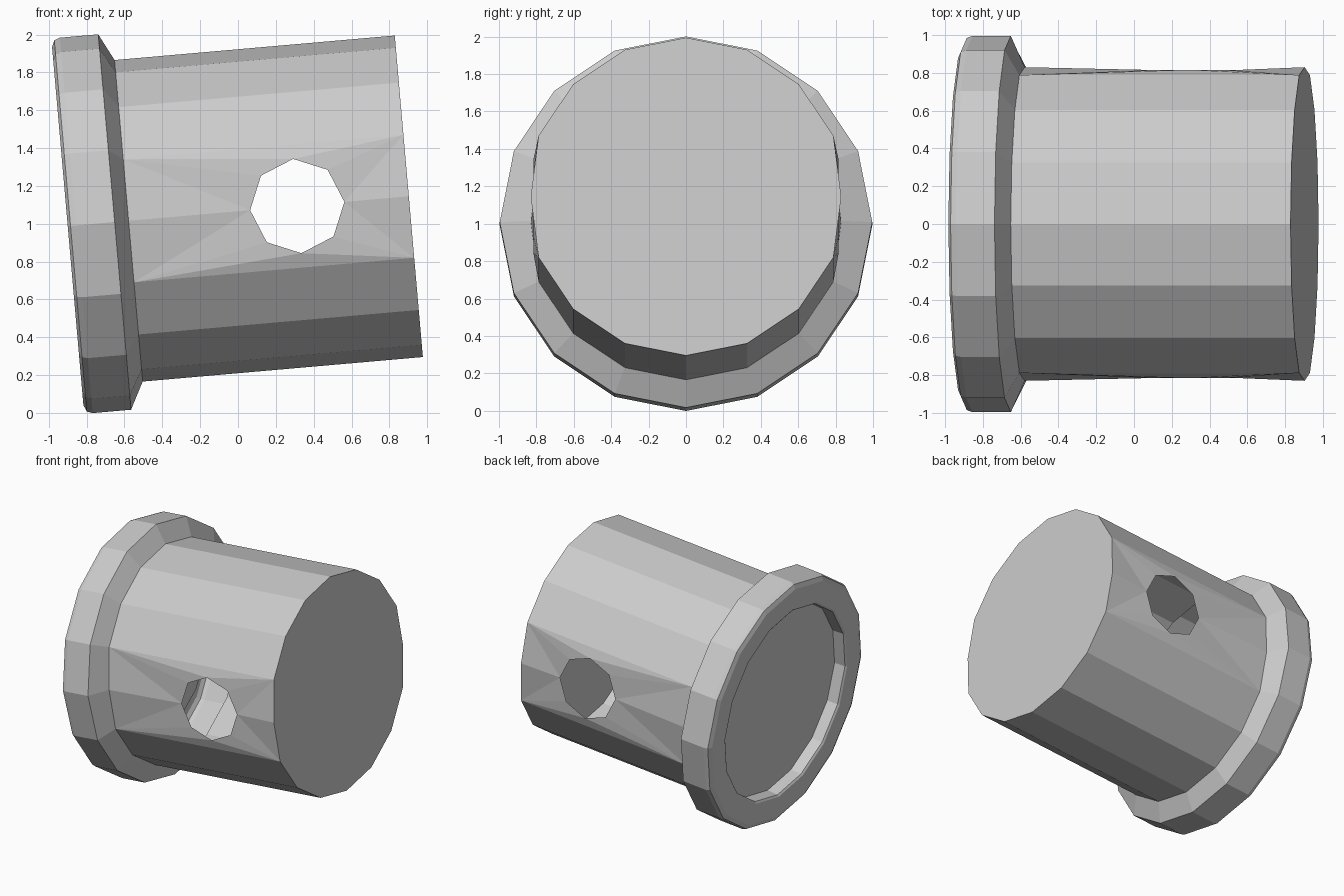
import bpy, bmesh
from math import sin, cos, pi, radians
from mathutils import Matrix

if "Cube" in bpy.data.objects:
    bpy.data.objects.remove(bpy.data.objects["Cube"])

SIDES = 16
# Profile of the hollow shell: (position along axis, radius)
PROFILE = [(0, .853), (-1.487, .853), (-1.561, .996), (-1.765, .996),
           (-1.795, .985), (-1.81, .95), (-1.81, .785), (-1.80, .77), (-1.71, .765)]
HOLE_AT, HOLE_R, HOLE_Y = -.592, .25, .816

bm = bmesh.new()

# Rings around the local x axis; index 0 is the top, 4 and 12 are the sides
rings = []
for i, (s, r) in enumerate(PROFILE):
    ring = []
    for k in range(SIDES):
        a = 2 * pi * k / SIDES
        flat = .83 if i < 2 and k in (4, 12) else r   # flattened beside the holes
        ring.append(bm.verts.new((s, flat * sin(a), flat * cos(a))))
    rings.append(ring)

# Skin, leaving the two side panels open for the holes
for i in range(len(rings) - 1):
    for k in range(SIDES):
        if i == 0 and k in (3, 4, 11, 12):
            continue
        n = (k + 1) % SIDES
        bm.faces.new((rings[i][k], rings[i][n], rings[i + 1][n], rings[i + 1][k]))

# Flat end and recessed floor
bm.faces.new(rings[0])
bm.faces.new(rings[-1])


def edge_loop(verts):
    edges = []
    for a, b in zip(verts, verts[1:] + verts[:1]):
        edges.append(bm.edges.get((a, b)) or bm.edges.new((a, b)))
    return edges


# Side panels with an eight-sided hole
for side, mid in ((1, 4), (-1, 12)):
    border = [rings[0][mid + j] for j in (-1, 0, 1)] + [rings[1][mid + j] for j in (1, 0, -1)]
    hole = [bm.verts.new((HOLE_AT + HOLE_R * sin(pi * k / 4), side * HOLE_Y,
                          HOLE_R * cos(pi * k / 4))) for k in range(8)]
    bmesh.ops.triangle_fill(bm, use_beauty=True, normal=(0, side, 0),
                            edges=edge_loop(border) + edge_loop(hole))

bmesh.ops.recalc_face_normals(bm, faces=bm.faces[:])

# Tilt onto its resting position
bm.transform(Matrix.Translation((.903, 0, 1.145)) @ Matrix.Rotation(radians(-5), 4, 'Y'))

mesh = bpy.data.meshes.new("flanged_sleeve")
bm.to_mesh(mesh)
bm.free()
bpy.context.collection.objects.link(bpy.data.objects.new("flanged_sleeve", mesh))
